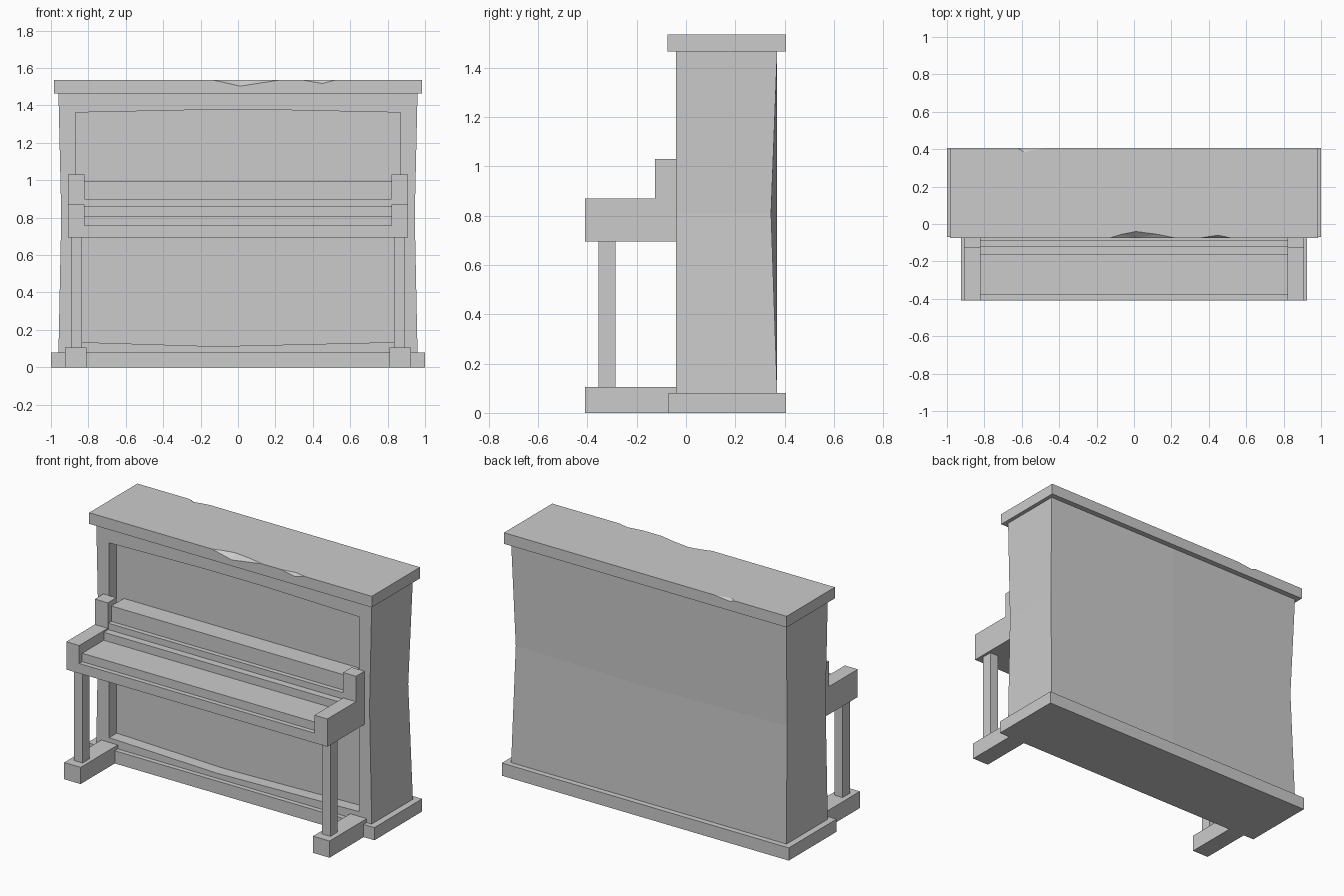
import bpy, bmesh

if "Cube" in bpy.data.objects:
    bpy.data.objects.remove(bpy.data.objects["Cube"])


def make_object(name, bm):
    bmesh.ops.recalc_face_normals(bm, faces=bm.faces[:])
    mesh = bpy.data.meshes.new(name)
    bm.to_mesh(mesh)
    bm.free()
    ob = bpy.data.objects.new(name, mesh)
    bpy.context.collection.objects.link(ob)
    return ob


def prism(name, pts, a, b, place):
    """Extrude a 2D outline from depth a to depth b; place maps (u, v, depth) to xyz."""
    bm = bmesh.new()
    lo = [bm.verts.new(place(u, v, a)) for u, v in pts]
    hi = [bm.verts.new(place(u, v, b)) for u, v in pts]
    bm.faces.new(lo)
    bm.faces.new(hi)
    n = len(pts)
    for i in range(n):
        j = (i + 1) % n
        bm.faces.new((lo[i], lo[j], hi[j], hi[i]))
    return make_object(name, bm)


def along_x(u, v, d):
    return (d, u, v)


def along_y(u, v, d):
    return (u, d, v)


def box(name, x, y, z):
    pts = [(y[0], z[0]), (y[1], z[0]), (y[1], z[1]), (y[0], z[1])]
    return prism(name, pts, x[0], x[1], along_x)


def cut(ob, cutter):
    cutter.hide_render = True
    cutter.hide_set(True)
    mod = ob.modifiers.new("cut", 'BOOLEAN')
    mod.operation = 'DIFFERENCE'
    mod.solver = 'EXACT'
    mod.object = cutter


# Plinth
box("plinth", (-1.0, 1.0), (-0.07, 0.405), (0, 0.08))

# Case: box with a slightly pinched waist at the sides and back corners
bm = bmesh.new()
bmesh.ops.create_cube(bm, size=2)
bmesh.ops.subdivide_edges(bm, edges=bm.edges[:], cuts=1, use_grid_fill=True)
for v in bm.verts:
    sx, sy, sz = v.co
    waist = abs(sz) < 0.5
    x = sx * (0.945 if waist else 0.96)
    y = 0.165 + sy * 0.205
    if waist and sy > 0.5 and abs(sx) > 0.5:
        y = 0.345
    v.co = (x, y, 0.81 if waist else 0.7725 + sz * 0.6975)
case = make_object("case", bm)

# Recessed front panel, cut into the case
outline = [(-0.87, 0.135), (-0.12, 0.112), (0.87, 0.135),
           (0.87, 1.362), (0.2, 1.376), (-0.2, 1.376), (-0.87, 1.362)]
cut(case, prism("panel_cutter", outline, -0.2, 0.035, along_y))

# Lid with worn chips along the edges
lid = box("lid", (-0.985, 0.985), (-0.075, 0.405), (1.465, 1.535))


def chip(name, x0, xm, x1, edge, inward, depth):
    out = -0.02 if inward > 0 else 0.02
    bm = bmesh.new()
    tip = bm.verts.new((xm, edge + inward, 1.535))
    low = bm.verts.new((xm, edge, 1.535 - depth))
    ends = [bm.verts.new((x, edge, 1.535)) for x in (x0, x1)]
    over = [bm.verts.new((x, edge + dy, 1.56)) for x in (x0, x1) for dy in (out, inward)]
    low2 = bm.verts.new((xm, edge + out, 1.535 - depth))
    bmesh.ops.convex_hull(bm, input=[tip, low, low2] + ends + over)
    loose = [v for v in bm.verts if not v.link_faces]
    bmesh.ops.delete(bm, geom=loose, context='VERTS')
    cut(lid, make_object(name, bm))


chip("chip_cutter_front", -0.13, 0.01, 0.22, -0.075, 0.035, 0.032)
chip("chip_cutter_small", 0.35, 0.45, 0.52, -0.075, 0.015, 0.018)
chip("chip_cutter_back", -0.62, -0.59, -0.48, 0.405, -0.02, 0.012)

# Keyboard bed, key surface, fallboard and music shelf in one stepped profile
steps = [(-0.41, 0.695), (-0.41, 0.757), (-0.38, 0.757), (-0.38, 0.81),
         (-0.165, 0.81), (-0.165, 0.86), (-0.12, 0.86), (-0.12, 0.90),
         (-0.09, 0.90), (-0.09, 0.997), (0.035, 0.997), (0.035, 0.695)]
prism("keyboard", steps, -0.82, 0.82, along_x)

# Arms, legs and feet on both sides
arm = [(-0.41, 0.695), (-0.41, 0.87), (-0.125, 0.87),
       (-0.125, 1.03), (-0.04, 1.03), (-0.04, 0.695)]
for side, s in (("left", -1), ("right", 1)):
    prism("arm_" + side, arm, s * 0.82, s * 0.91, along_x)
    box("leg_" + side, (s * 0.835, s * 0.893), (-0.355, -0.285), (0.105, 0.695))
    box("foot_" + side, (s * 0.81, s * 0.925), (-0.41, -0.035), (0, 0.105))
